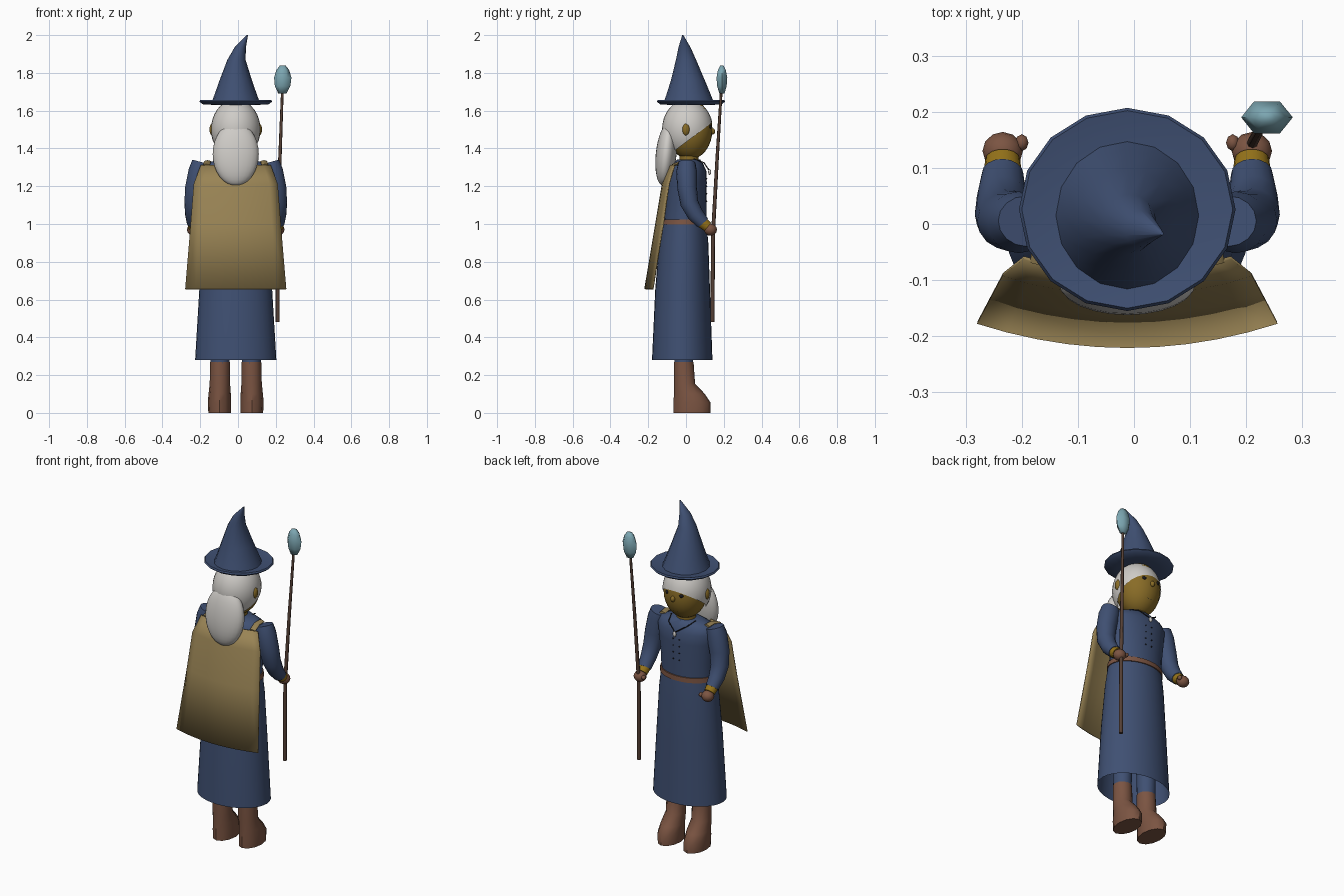
import bpy, bmesh, math
from mathutils import Vector, Matrix

CX = -0.012  # symmetry plane of the figure


def mat(name, c):
    m = bpy.data.materials.new(name)
    m.diffuse_color = (*c, 1)
    return m


BLUE = mat("blue_cloth", (0.05, 0.08, 0.17))
TAN = mat("tan_cloth", (0.32, 0.23, 0.09))
SKIN = mat("skin", (0.25, 0.15, 0.02))
HAIR = mat("pale_hair", (0.62, 0.60, 0.57))
LEATHER = mat("leather", (0.20, 0.09, 0.055))
WOOD = mat("wood", (0.09, 0.05, 0.035))
GEM = mat("gem", (0.20, 0.38, 0.44))
DARK = mat("dark", (0.01, 0.01, 0.012))
GOLD = mat("gold", (0.30, 0.17, 0.01))


def finish(name, bm, m, angle=50):
    bmesh.ops.recalc_face_normals(bm, faces=bm.faces)
    me = bpy.data.meshes.new(name)
    bm.to_mesh(me)
    bm.free()
    me.materials.append(m)
    ob = bpy.data.objects.new(name, me)
    bpy.context.collection.objects.link(ob)
    bpy.ops.object.select_all(action='DESELECT')
    ob.select_set(True)
    bpy.context.view_layer.objects.active = ob
    bpy.ops.object.shade_smooth_by_angle(angle=math.radians(angle))
    return ob


def loft(name, rings, sides, m, caps=(True, True), follow=False, angle=50):
    """rings: (x, y, z, rx, ry); follow turns each ring square to the path."""
    bm = bmesh.new()
    rows = []
    pts = [Vector(r[:3]) for r in rings]
    for i, r in enumerate(rings):
        u, v = Vector((1, 0, 0)), Vector((0, 1, 0))
        if follow:
            t = (pts[min(i + 1, len(pts) - 1)] - pts[max(i - 1, 0)]).normalized()
            v = t.cross(u).normalized()
            u = v.cross(t)
        rows.append([bm.verts.new(pts[i] + u * r[3] * math.cos(a) + v * r[4] * math.sin(a))
                     for a in (2 * math.pi * k / sides for k in range(sides))])
    for a, b in zip(rows, rows[1:]):
        for k in range(sides):
            j = (k + 1) % sides
            bm.faces.new((a[k], a[j], b[j], b[k]))
    for on, row in zip(caps, (rows[0], rows[-1])):
        if on:
            bm.faces.new(row)
    return finish(name, bm, m, angle)


def ball(name, c, r, m, seg=20, tilt=0, cut=None):
    bm = bmesh.new()
    bmesh.ops.create_uvsphere(bm, u_segments=seg, v_segments=max(6, seg * 2 // 3), radius=1)
    bm.transform(Matrix.Translation(c) @ Matrix.Rotation(tilt, 4, 'X') @ Matrix.Diagonal((*r, 1)))
    if cut:
        bmesh.ops.bisect_plane(bm, geom=bm.verts[:] + bm.edges[:] + bm.faces[:],
                               plane_co=cut[0], plane_no=cut[1], clear_inner=True)
    return finish(name, bm, m)


# Robe: skirt open at the hem, torso, belt
loft("skirt", [(CX, -0.02, 0.28, 0.215, 0.16), (CX, -0.018, 0.65, 0.193, 0.145),
               (CX, -0.012, 0.9, 0.175, 0.13), (CX, -0.008, 1.02, 0.16, 0.115)],
     32, BLUE, caps=(False, True))
loft("torso", [(CX, -0.005, 1.0, 0.158, 0.112), (CX, 0, 1.1, 0.16, 0.108),
               (CX, 0.005, 1.22, 0.172, 0.105), (CX, 0.01, 1.28, 0.178, 0.098),
               (CX, 0.01, 1.32, 0.16, 0.08), (CX, 0.015, 1.342, 0.09, 0.06)], 24, BLUE)
loft("belt", [(CX, -0.008, 0.997, 0.168, 0.123), (CX, -0.006, 1.025, 0.165, 0.12)], 28, LEATHER)
loft("neck", [(CX, 0.015, 1.31, 0.055, 0.05), (CX, 0.015, 1.42, 0.055, 0.05)], 16, SKIN)

# Head, hair and face
ball("head", (CX, 0.02, 1.5), (0.12, 0.12, 0.158), SKIN, 24)
ball("hair_cap", (CX, 0.008, 1.5), (0.131, 0.135, 0.16), HAIR, 28,
     cut=((0, 0.135, 1.535), (0, -0.6, 0.8)))
ball("hair_tail", (CX, -0.105, 1.37), (0.122, 0.055, 0.168), HAIR, 24, tilt=math.radians(-6))
ball("nose", (CX, 0.14, 1.49), (0.013, 0.014, 0.017), SKIN, 12)
ball("mouth", (CX, 0.108, 1.41), (0.028, 0.01, 0.005), DARK, 12)

# Paired parts
for s, side in ((-1, "left"), (1, "right")):
    def X(d):
        return CX + s * d

    ball(f"{side}_ear", (X(0.122), 0.0, 1.5), (0.017, 0.021, 0.033), SKIN, 12)
    ball(f"{side}_eye", (X(0.045), 0.125, 1.515), (0.013, 0.011, 0.011), DARK, 12)
    loft(f"{side}_sleeve", [(X(0.180), 0.005, 1.325, 0.052, 0.045), (X(0.193), 0.003, 1.28, 0.057, 0.055),
                            (X(0.212), 0.006, 1.19, 0.056, 0.052), (X(0.222), 0.018, 1.11, 0.05, 0.048),
                            (X(0.224), 0.05, 1.05, 0.044, 0.043), (X(0.222), 0.09, 1.005, 0.037, 0.035)],
         16, BLUE, follow=True)
    loft(f"{side}_cuff", [(X(0.222), 0.085, 1.01, 0.035, 0.033), (X(0.222), 0.115, 0.985, 0.031, 0.029)],
         14, GOLD, follow=True)
    ball(f"{side}_hand", (X(0.222), 0.13, 0.97), (0.036, 0.034, 0.032), LEATHER, 12)
    ball(f"{side}_thumb", (X(0.188), 0.145, 0.975), (0.012, 0.015, 0.013), LEATHER, 8)
    loft(f"{side}_trouser", [(X(0.083), -0.012, 0.25, 0.05, 0.05), (X(0.083), -0.012, 0.95, 0.065, 0.07)],
         14, BLUE)
    loft(f"{side}_boot", [(X(0.085), 0.032, 0.0, 0.06, 0.098), (X(0.086), 0.032, 0.055, 0.062, 0.098),
                          (X(0.085), 0.018, 0.1, 0.059, 0.082), (X(0.084), -0.008, 0.155, 0.054, 0.056),
                          (X(0.083), -0.012, 0.27, 0.052, 0.052)], 12, LEATHER, angle=40)
    loft(f"{side}_cape_strap", [(X(0.155), -0.07, 1.31, 0.018, 0.008), (X(0.15), -0.02, 1.33, 0.018, 0.008),
                                (X(0.145), 0.03, 1.327, 0.018, 0.008)], 8, TAN, follow=True)

# Cape: bowed sheet, rows are (z, half width, edge y, middle y)
bm = bmesh.new()
N = 10
rows = []
for z, w, ye, ym in ((1.31, 0.185, -0.06, -0.09), (1.21, 0.222, -0.09, -0.125),
                     (1.0, 0.238, -0.12, -0.16), (0.655, 0.267, -0.175, -0.218)):
    rows.append([bm.verts.new((CX + w * t, ym + (ye - ym) * t * t, z))
                 for t in (2 * k / N - 1 for k in range(N + 1))])
for a, b in zip(rows, rows[1:]):
    for k in range(N):
        bm.faces.new((a[k], a[k + 1], b[k + 1], b[k]))
cape = finish("cape", bm, TAN)
mod = cape.modifiers.new("thickness", 'SOLIDIFY')
mod.thickness, mod.offset = 0.006, 0

# Hat: saucer brim and bent cone
loft("hat_brim", [(CX, 0.026, 1.63, 0.11, 0.11), (CX, 0.026, 1.634, 0.175, 0.163),
                  (CX, 0.026, 1.648, 0.193, 0.181), (CX, 0.026, 1.656, 0.188, 0.176),
                  (CX, 0.026, 1.645, 0.128, 0.118)], 16, BLUE)
loft("hat_cone", [(CX, 0.015, 1.638, 0.13, 0.135), (CX, 0.014, 1.68, 0.114, 0.119),
                  (-0.012, 0.01, 1.76, 0.086, 0.09), (-0.008, 0, 1.87, 0.048, 0.053),
                  (0.012, -0.008, 1.935, 0.03, 0.032), (0.05, -0.017, 2.0, 0.003, 0.003)], 16, BLUE)

# Staff with gem
loft("staff", [(0.21, 0.14, 0.48, 0.011, 0.011), (0.21, 0.143, 0.95, 0.0105, 0.0105),
               (0.222, 0.165, 1.35, 0.009, 0.009), (0.235, 0.187, 1.71, 0.007, 0.007)],
     8, WOOD, follow=True)
loft("staff_gem", [(0.235, 0.19, 1.692, 0.022, 0.016), (0.236, 0.19, 1.73, 0.041, 0.029),
                   (0.237, 0.19, 1.775, 0.046, 0.033), (0.237, 0.19, 1.815, 0.034, 0.024),
                   (0.237, 0.19, 1.838, 0.016, 0.011)], 6, GEM, angle=70)

# Necklace, pendant and chest studs
cu = bpy.data.curves.new("necklace", 'CURVE')
cu.dimensions, cu.bevel_depth, cu.bevel_resolution = '3D', 0.003, 1
sp = cu.splines.new('POLY')
path = [(-0.08, 0.04, 1.345), (-0.06, 0.095, 1.325), (0, 0.122, 1.285), (0.06, 0.095, 1.325), (0.08, 0.04, 1.345)]
sp.points.add(len(path) - 1)
for p, (x, y, z) in zip(sp.points, path):
    p.co = (CX + x, y, z, 1)
cu.materials.append(DARK)
bpy.context.collection.objects.link(bpy.data.objects.new("necklace", cu))
ball("pendant", (CX, 0.125, 1.275), (0.011, 0.008, 0.016), HAIR, 10)
for k in range(4):
    for s in (-1, 1):
        ball("chest_stud", (CX + s * 0.02, 0.109, 1.24 - 0.04 * k), (0.004, 0.004, 0.004), DARK, 6)
